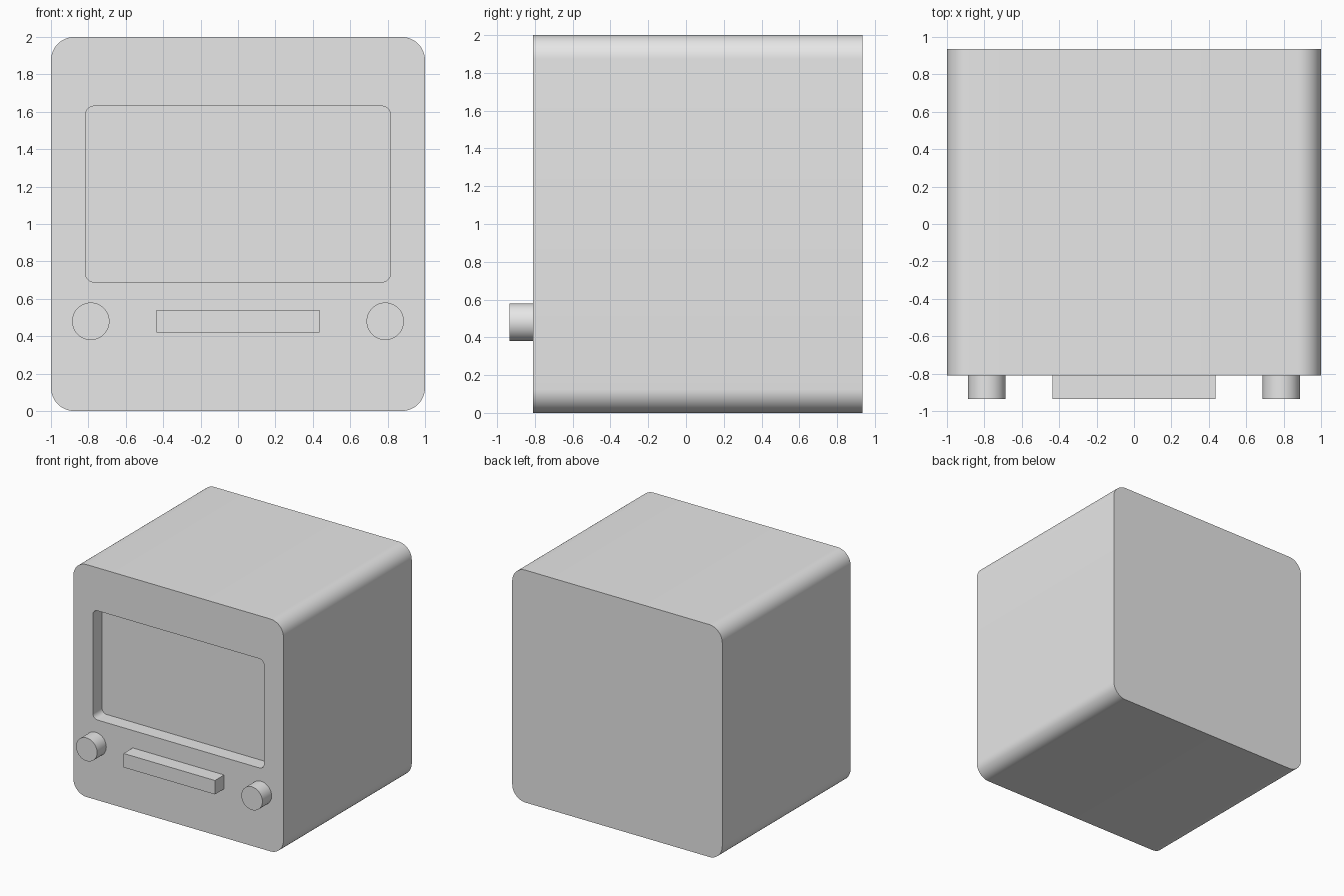
import bpy
import bmesh
import math

if "Cube" in bpy.data.objects:
    bpy.data.objects.remove(bpy.data.objects["Cube"], do_unlink=True)

BACK, FRONT, KNOB_TIP = 0.935, -0.81, -0.935
RECESS = FRONT + 0.125

grey = bpy.data.materials.new("light_grey")
grey.use_nodes = True
grey.diffuse_color = (0.8, 0.8, 0.8, 1)
grey.node_tree.nodes["Principled BSDF"].inputs["Base Color"].default_value = (0.8, 0.8, 0.8, 1)


def rounded_rect(half_w, bottom, top, radius, y, steps=12):
    """Points of an upright rounded rectangle, counter-clockwise from the front."""
    points = []
    cz, half_h = (bottom + top) / 2, (top - bottom) / 2
    for i, (sx, sz) in enumerate([(1, 1), (-1, 1), (-1, -1), (1, -1)]):
        for k in range(steps + 1):
            a = math.pi / 2 * (i + k / steps)
            points.append((sx * (half_w - radius) + radius * math.cos(a), y,
                           cz + sz * (half_h - radius) + radius * math.sin(a)))
    return points


def circle(x, z, radius, y, sides=48):
    return [(x + radius * math.cos(2 * math.pi * k / sides), y,
             z + radius * math.sin(2 * math.pi * k / sides)) for k in range(sides)]


def rect(half_w, bottom, top, y):
    return [(half_w, y, top), (-half_w, y, top), (-half_w, y, bottom), (half_w, y, bottom)]


def loft(name, sections):
    """Skin matching cross-sections in order and cap both ends."""
    bm = bmesh.new()
    rings = [[bm.verts.new(p) for p in s] for s in sections]
    for a, b in zip(rings, rings[1:]):
        for k in range(len(a)):
            j = (k + 1) % len(a)
            bm.faces.new((a[k], a[j], b[j], b[k]))
    bm.faces.new(rings[0])
    bm.faces.new(rings[-1])
    bmesh.ops.recalc_face_normals(bm, faces=bm.faces)
    mesh = bpy.data.meshes.new(name)
    bm.to_mesh(mesh)
    bm.free()
    mesh.materials.append(grey)
    obj = bpy.data.objects.new(name, mesh)
    bpy.context.collection.objects.link(obj)
    bpy.ops.object.select_all(action="DESELECT")
    obj.select_set(True)
    bpy.context.view_layer.objects.active = obj
    bpy.ops.object.shade_smooth_by_angle(angle=math.radians(30))
    return obj


# Rounded housing with the screen recess sunk into its front
loft("housing", [
    rounded_rect(1, 0, 2, 0.125, BACK),
    rounded_rect(1, 0, 2, 0.125, FRONT),
    rounded_rect(0.815, 0.69, 1.63, 0.045, FRONT),
    rounded_rect(0.815, 0.69, 1.63, 0.045, RECESS),
])

# Bar between the knobs
loft("front_bar", [rect(0.435, 0.42, 0.54, y) for y in (FRONT, KNOB_TIP)])

# Pair of round knobs
for side, x in (("left", 0.787), ("right", -0.787)):
    loft(side + "_knob", [circle(x, 0.48, 0.1, y) for y in (FRONT, KNOB_TIP)])
